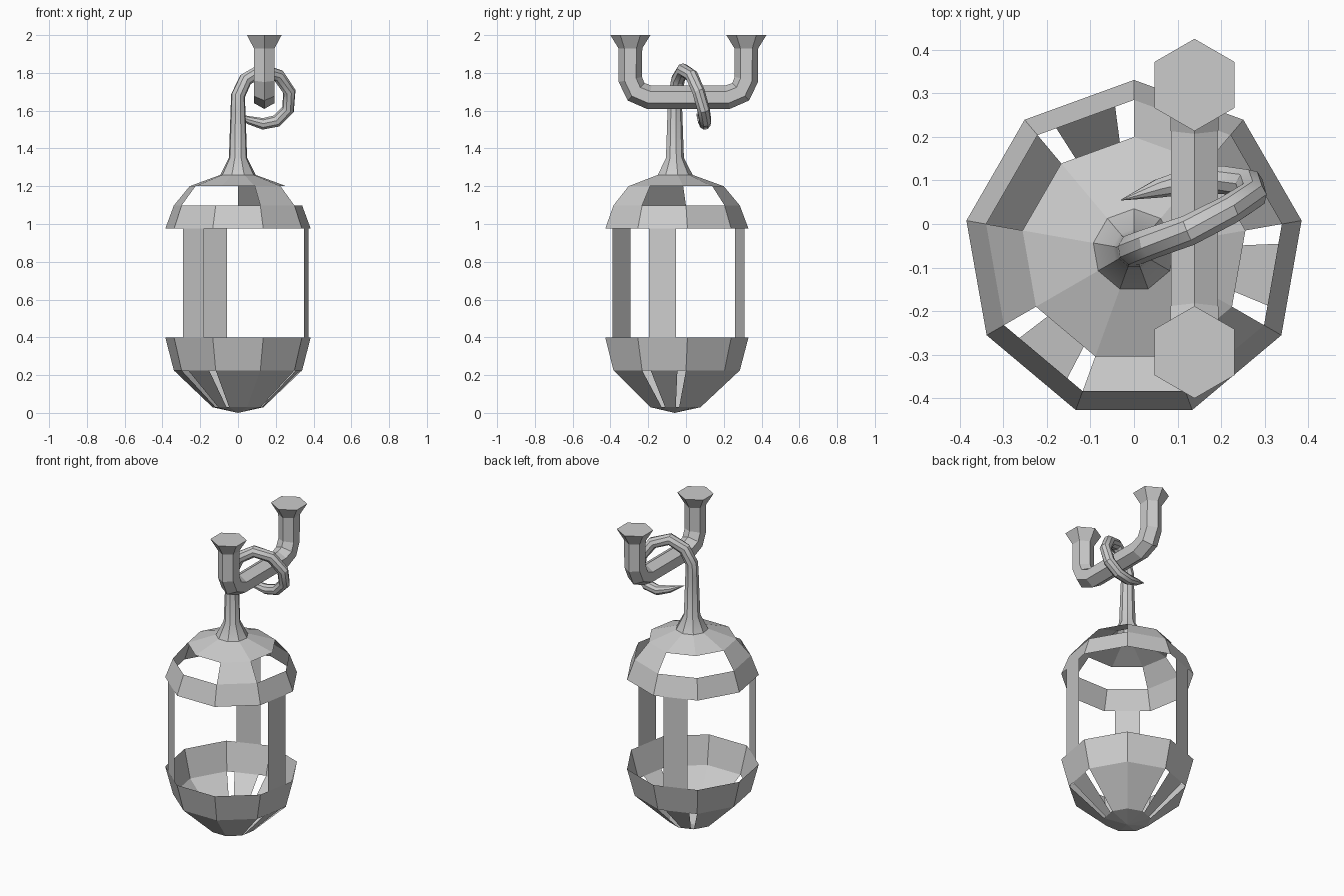
import bpy, bmesh, math
from mathutils import Vector

if "Cube" in bpy.data.objects:
    bpy.data.objects.remove(bpy.data.objects["Cube"])

CY = -0.06      # cage axis in y
N = 9           # cage sides


def finish(name, bm):
    bmesh.ops.remove_doubles(bm, verts=bm.verts, dist=0.0005)
    bmesh.ops.recalc_face_normals(bm, faces=bm.faces)
    me = bpy.data.meshes.new(name)
    bm.to_mesh(me)
    bm.free()
    ob = bpy.data.objects.new(name, me)
    bpy.context.collection.objects.link(ob)
    return ob


def corner(k, r, z):
    a = math.radians(90 + 360 / N * k)
    return Vector((r * math.cos(a), CY + r * math.sin(a), z))


def panel(bm, k, lo, hi, frac=1.0):
    """One cage panel on side k between two (radius, z) levels, narrowed to frac."""
    pts = []
    for level, flip in ((lo, False), (hi, True)):
        a, b = corner(k, *level), corner(k + 1, *level)
        m = (a + b) / 2
        row = [m + (a - m) * frac, m + (b - m) * frac]
        pts += row[::-1] if flip else row
    bm.faces.new([bm.verts.new(p) for p in pts])


def sweep(name, path, sides):
    """Tapered tube along (x, y, z, radius) points, frame carried along the path."""
    bm = bmesh.new()
    P = [Vector(p[:3]) for p in path]
    u = Vector((1, 0, 0))
    rings = []
    for i, p in enumerate(P):
        d = Vector()
        if i > 0:
            d += (p - P[i - 1]).normalized()
        if i < len(P) - 1:
            d += (P[i + 1] - p).normalized()
        d.normalize()
        u = (u - d * u.dot(d)).normalized()
        v = d.cross(u)
        ring = []
        for k in range(sides):
            a = math.pi / 2 + 2 * math.pi * k / sides
            ring.append(bm.verts.new(p + (u * math.cos(a) + v * math.sin(a)) * path[i][3]))
        rings.append(ring)
    for a, b in zip(rings, rings[1:]):
        for k in range(sides):
            j = (k + 1) % sides
            bm.faces.new((a[k], a[j], b[j], b[k]))
    return bm, rings


# bowl: pointed base, lower panels (every third one narrowed to leave slits), rim
tip, foot, waist, rim = 0.0, (0.137, 0.03), (0.345, 0.225), (0.391, 0.40)
bm = bmesh.new()
for k in range(N):
    bm.faces.new([bm.verts.new(p) for p in
                  (Vector((0, CY, tip)), corner(k + 1, *foot), corner(k, *foot))])
    panel(bm, k, foot, waist, 0.61 if k % 3 == 0 else 1.0)
    panel(bm, k, waist, rim)
finish("bowl", bm)

# three upright bars
eave = (0.391, 0.975)
bm = bmesh.new()
for k in range(0, N, 3):
    panel(bm, k, rim, eave, 0.54)
finish("cage_bars", bm)

# dome: lower band, three solid shoulder panels between windows, cap
band, shoulder, neck = (0.345, 1.098), (0.26, 1.2), (0.095, 1.26)
bm = bmesh.new()
for k in range(N):
    panel(bm, k, eave, band)
    if k % 3 == 2:
        panel(bm, k, band, shoulder)
    panel(bm, k, shoulder, neck)
finish("dome", bm)

# stem running into a curled, tapering hook
hook = [
    (0, CY, 1.26, 0.095), (0, CY, 1.35, 0.049), (0, -0.06, 1.6, 0.04),
    (0.0, -0.058, 1.68, 0.038), (0.04, -0.043, 1.765, 0.037),
    (0.125, -0.015, 1.815, 0.036), (0.215, 0.03, 1.785, 0.035),
    (0.272, 0.066, 1.70, 0.034), (0.265, 0.092, 1.605, 0.034),
    (0.205, 0.102, 1.545, 0.033), (0.13, 0.1, 1.53, 0.031),
    (0.055, 0.082, 1.55, 0.022), (-0.03, 0.055, 1.585, 0.001),
]
bm, rings = sweep("stem_hook", hook, N)
ob = finish("stem_hook", bm)
bpy.context.view_layer.objects.active = ob
ob.select_set(True)
bpy.ops.object.shade_smooth_by_angle(angle=math.radians(32))
ob.select_set(False)

# six-sided hanging loop with flared mounting ends
MID, HALF, X = 0.0125, 0.307, 0.139
half = [(0.0, 2.0, 0.106), (0.0, 1.93, 0.063), (0.0, 1.765, 0.063),
        (0.03, 1.70, 0.064), (0.1, 1.671, 0.063)]
loop = [(X, MID - HALF + d, z, r) for d, z, r in half]
loop += [(X, MID + HALF - d, z, r) for d, z, r in reversed(half)]
bm, rings = sweep("hanging_loop", loop, 6)
bm.faces.new(rings[0])
bm.faces.new(rings[-1])
# keep the mounting faces level
for ring in (rings[0], rings[-1]):
    for v in ring:
        v.co.z = 2.0
finish("hanging_loop", bm)
